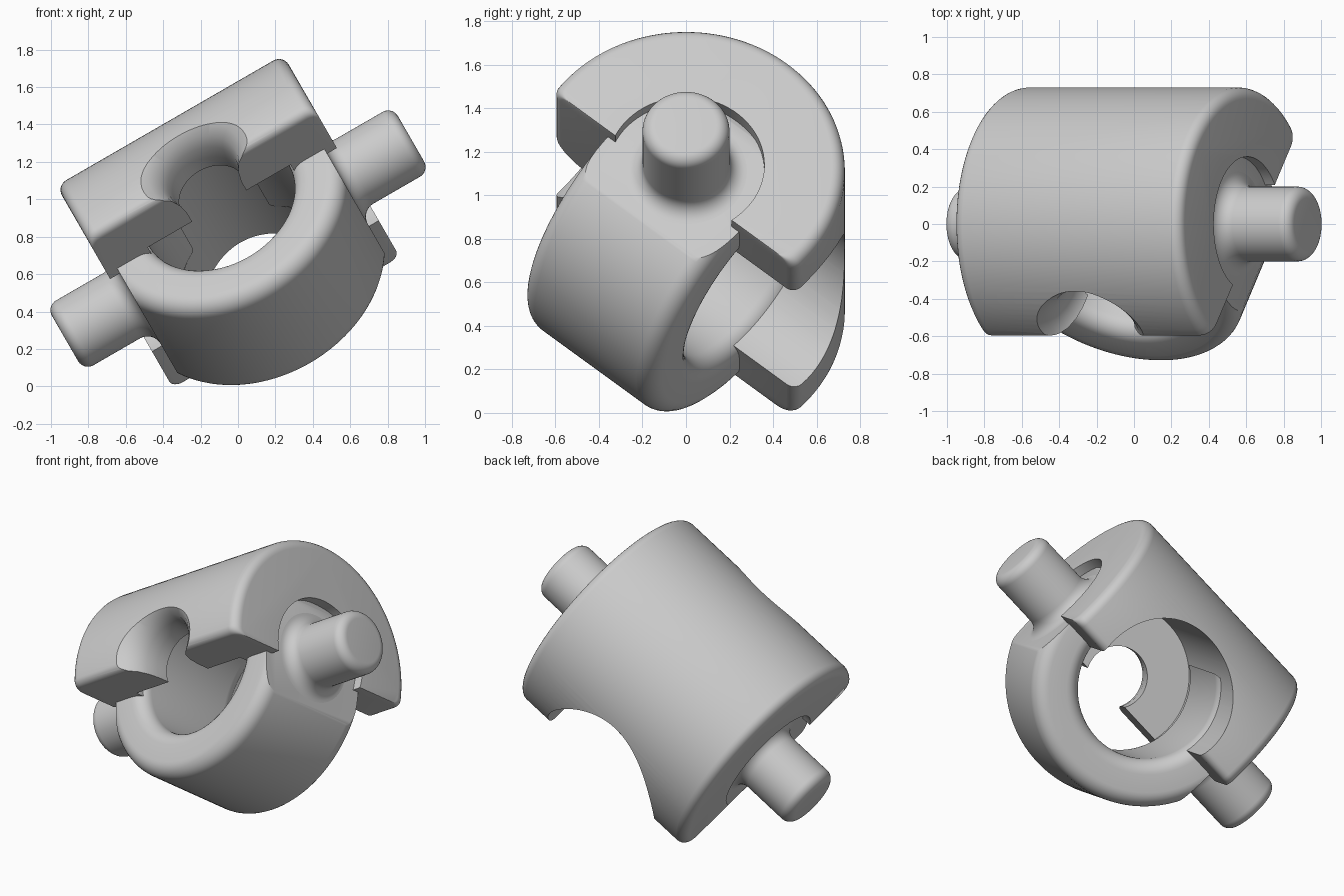
import bpy, bmesh, math
from mathutils import Matrix, Vector

cube = bpy.data.objects.get("Cube")
if cube:
    bpy.data.objects.remove(cube, do_unlink=True)

grey = bpy.data.materials.new("plain_grey")
grey.use_nodes = True
COLOR = (0.6, 0.6, 0.6, 1)
grey.diffuse_color = COLOR
grey.node_tree.nodes["Principled BSDF"].inputs["Base Color"].default_value = COLOR

# Local frame: x = pin axis, y = ring axis, z = crown of the shell
POSE = (Matrix.Translation((0, 0, 0.79)) @ Matrix.Rotation(math.radians(-30), 4, 'Y')
        @ Matrix.Rotation(math.radians(-40), 4, 'X'))
ALONG_X = Matrix.Rotation(math.pi / 2, 4, 'Y')
ALONG_NEG_X = Matrix.Rotation(-math.pi / 2, 4, 'Y')
ALONG_Y = Matrix.Rotation(-math.pi / 2, 4, 'X')


def make(name, bm):
    bmesh.ops.recalc_face_normals(bm, faces=bm.faces)
    mesh = bpy.data.meshes.new(name)
    bm.to_mesh(mesh)
    bm.free()
    mesh.materials.append(grey)
    obj = bpy.data.objects.new(name, mesh)
    bpy.context.collection.objects.link(obj)
    return obj


def skin(name, loops, closed=False):
    """Bridge equal loops of points in order; cap the ends or join them up."""
    bm = bmesh.new()
    rows = [[bm.verts.new(p) for p in loop] for loop in loops]
    pairs = list(zip(rows, rows[1:]))
    if closed:
        pairs.append((rows[-1], rows[0]))
    else:
        bm.faces.new(rows[0])
        bm.faces.new(rows[-1])
    for a, b in pairs:
        for i in range(len(a)):
            bm.faces.new((a[i - 1], a[i], b[i], b[i - 1]))
    return make(name, bm)


def lathe(name, profile, turn, closed=False, steps=96):
    """Revolve (radius, height) points about z, then turn to the wanted axis."""
    angles = [math.tau * i / steps for i in range(steps)]
    loops = [[turn @ Vector((r * math.cos(a), r * math.sin(a), h)) for a in angles]
             for r, h in profile]
    return skin(name, loops, closed)


def fillet(cx, cy, radius, start, end, n=8):
    angles = [math.radians(start + (end - start) * i / n) for i in range(n + 1)]
    return [(cx + radius * math.cos(a), cy + radius * math.sin(a)) for a in angles]


def box(name, low, high):
    bm = bmesh.new()
    low, high = Vector(low), Vector(high)
    bmesh.ops.create_cube(bm, size=1, matrix=Matrix.Translation((low + high) / 2)
                          @ Matrix.Diagonal((*(high - low), 1)))
    return make(name, bm)


def combine(obj, tool, operation):
    mod = obj.modifiers.new(operation.lower(), 'BOOLEAN')
    mod.operation, mod.object, mod.solver = operation, tool, 'EXACT'
    bpy.context.view_layer.objects.active = obj
    bpy.ops.object.modifier_apply(modifier=mod.name)
    bpy.data.objects.remove(tool, do_unlink=True)


def finish(obj):
    obj.matrix_world = POSE
    bpy.ops.object.select_all(action='DESELECT')
    obj.select_set(True)
    bpy.context.view_layer.objects.active = obj
    bpy.ops.object.shade_smooth_by_angle(angle=math.radians(32))


# Shell: D-shaped section with soft tips, rounded off at both ends
RADIUS, CUT, HALF, SOFT, EDGE = 0.73, -0.09, 0.70, 0.05, 0.06


def shell_section(x, radius):
    tip_z = CUT + SOFT
    tip_y = math.sqrt((radius - SOFT) ** 2 - tip_z ** 2)
    lean = math.degrees(math.atan2(tip_z, tip_y))
    outline = fillet(0, 0, radius, lean, 180 - lean, 64)
    outline += fillet(-tip_y, tip_z, SOFT, 180 - lean, 270, 6)[1:]
    outline += fillet(tip_y, tip_z, SOFT, 270, 360 + lean, 6)[:-1]
    return [(x, y, z) for y, z in outline]


ends = fillet(RADIUS - EDGE, HALF - EDGE, EDGE, 90, 0, 6)
stations = [(-x, r) for r, x in ends] + [(x, r) for r, x in reversed(ends)]
shell = skin("shell", [shell_section(x, r) for x, r in stations])

# Wide rear bore, flared front notch and round pin openings
combine(shell, lathe("rear_bore", [(0.45, -0.42), (0.45, 1)], ALONG_Y), 'DIFFERENCE')
flare = [(0.44, -0.9), (0.34, -0.75), (0.27, -0.70), (0.225, -0.65),
         (0.2, -0.58), (0.19, -0.5), (0.19, -0.3)]
combine(shell, lathe("front_notch", flare, ALONG_Y), 'DIFFERENCE')
for turn in (ALONG_X, ALONG_NEG_X):
    combine(shell, lathe("pin_opening", [(0.36, 0.55), (0.36, 0.9)], turn), 'DIFFERENCE')
finish(shell)

# Ring: rounded annulus, flattened at the pins and ending inside the shell
INNER, OUTER, DEPTH, ROUND = 0.43, 0.72, 0.395, 0.09
ring_profile = []
for r, h, start in ((OUTER - ROUND, DEPTH - ROUND, 0), (INNER + ROUND, DEPTH - ROUND, 90),
                    (INNER + ROUND, ROUND - DEPTH, 180), (OUTER - ROUND, ROUND - DEPTH, 270)):
    ring_profile += fillet(r, h, ROUND, start, start + 90)
ring = lathe("ring", ring_profile, ALONG_Y, closed=True, steps=128)
combine(ring, box("ring_limits", (-0.64, -1, -1), (0.64, 1, 0.36)), 'INTERSECT')
finish(ring)

# Pins: straight studs with a flared foot and rounded end
PIN, END, FOOT, TIP = 0.2, 1.068, 0.08, 0.06
pin_profile = [(PIN + FOOT, 0.56)]
pin_profile += fillet(PIN + FOOT, 0.64 + FOOT, FOOT, 270, 180)
pin_profile += fillet(PIN - TIP, END - TIP, TIP, 0, 90)
for side, turn in (("left", ALONG_X), ("right", ALONG_NEG_X)):
    finish(lathe(side + "_pin", pin_profile, turn, steps=64))
